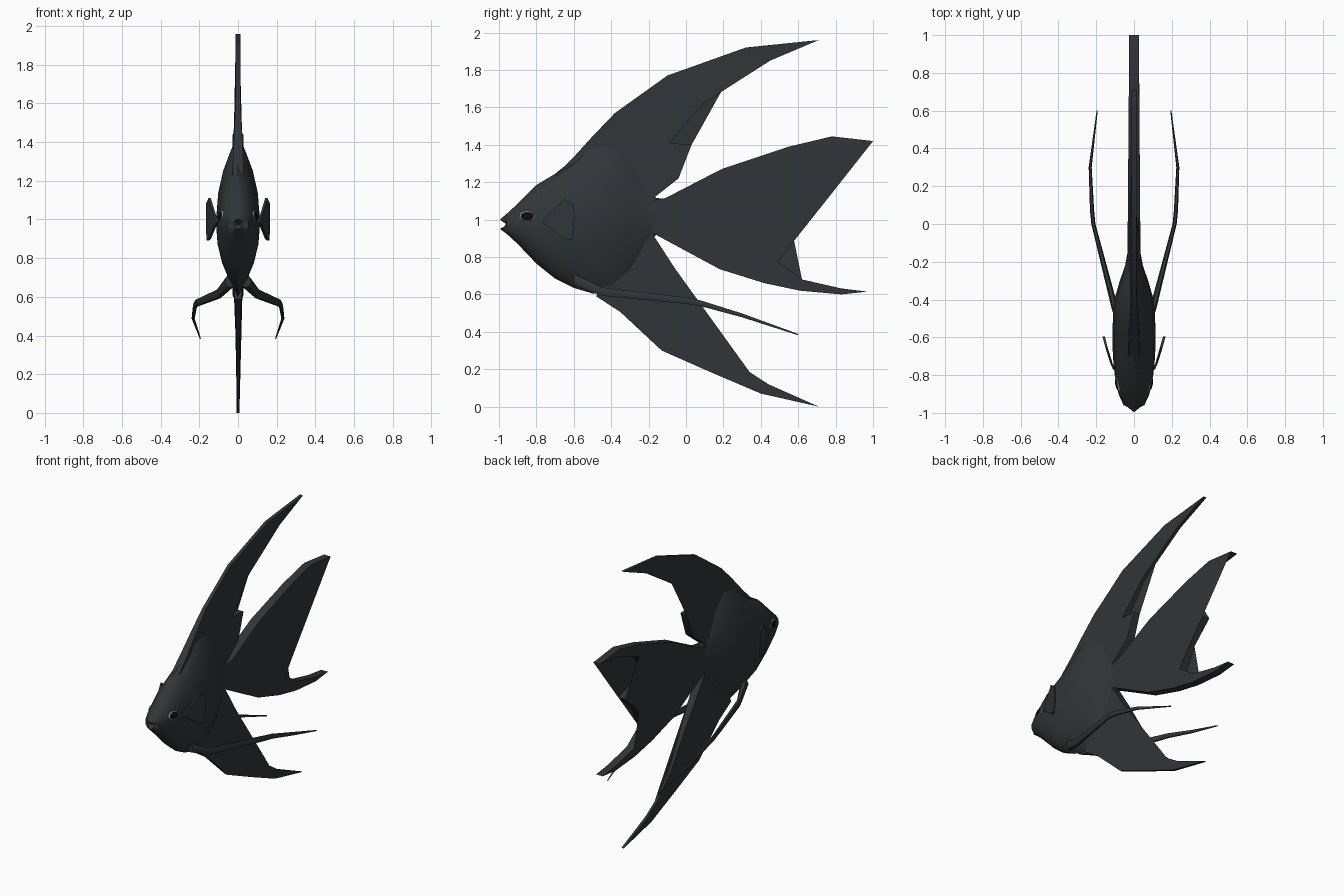
import bpy, bmesh
from math import cos, sin, pi

if "Cube" in bpy.data.objects:
    bpy.data.objects.remove(bpy.data.objects["Cube"])


def material(name, r, g, b):
    m = bpy.data.materials.new(name)
    m.diffuse_color = (r, g, b, 1)
    m.use_nodes = True
    m.node_tree.nodes["Principled BSDF"].inputs["Base Color"].default_value = m.diffuse_color
    return m


SKIN = material("dark_scales", 0.03, 0.036, 0.039)
BLACK = material("pupil_black", 0.004, 0.004, 0.004)
PALE = material("eye_rim_pale", 0.3, 0.28, 0.22)


def finish(bm, name, mat=SKIN, angle=0.7):
    bmesh.ops.recalc_face_normals(bm, faces=bm.faces)
    me = bpy.data.meshes.new(name)
    bm.to_mesh(me)
    bm.free()
    me.materials.append(mat)
    ob = bpy.data.objects.new(name, me)
    bpy.context.collection.objects.link(ob)
    bpy.ops.object.select_all(action='DESELECT')
    ob.select_set(True)
    bpy.context.view_layer.objects.active = ob
    bpy.ops.object.shade_smooth_by_angle(angle=angle)
    return ob


def loft(name, rings, start=None, angle=0.7):
    """Skin closed rings of points; the first end can fan to a point."""
    bm = bmesh.new()
    rows = [[bm.verts.new(p) for p in r] for r in rings]
    n = len(rows[0])
    for a, b in zip(rows, rows[1:]):
        for i in range(n):
            j = (i + 1) % n
            bm.faces.new((a[i], a[j], b[j], b[i]))
    if start:
        c = bm.verts.new(start)
        for i in range(n):
            bm.faces.new((rows[0][i], rows[0][(i + 1) % n], c))
    else:
        bm.faces.new(rows[0])
    bm.faces.new(rows[-1])
    return finish(bm, name, angle=angle)


def slab(name, outline, thick, centre=lambda y: 0.0):
    """Fin plate from a (y, z) outline with varying half thickness."""
    bm = bmesh.new()
    sides = [[bm.verts.new((centre(y) + s * thick(y, z), y, z)) for y, z in outline]
             for s in (1, -1)]
    n = len(outline)
    for i in range(n):
        j = (i + 1) % n
        bm.faces.new((sides[0][i], sides[0][j], sides[1][j], sides[1][i]))
    caps = [bm.faces.new(s) for s in sides]
    bmesh.ops.triangulate(bm, faces=caps)
    return finish(bm, name)


def clamp(v, lo, hi):
    return max(lo, min(hi, v))


# body: y, top, bottom, half width, section sharpness
stations = [(-0.995, 1.00, 0.95, 0.022, 0.8), (-0.96, 1.03, 0.925, 0.055, 0.9),
            (-0.90, 1.085, 0.87, 0.082, 1.0), (-0.80, 1.185, 0.765, 0.102, 1.1),
            (-0.70, 1.245, 0.685, 0.112, 1.2), (-0.60, 1.325, 0.635, 0.114, 1.5),
            (-0.50, 1.42, 0.605, 0.112, 1.8), (-0.40, 1.44, 0.60, 0.104, 2.0),
            (-0.30, 1.36, 0.68, 0.075, 1.8), (-0.22, 1.20, 0.83, 0.047, 1.3),
            (-0.16, 1.115, 0.92, 0.036, 0.9), (-0.06, 1.11, 0.93, 0.02, 0.9)]
rings = []
for k, (y, top, bot, w, p) in enumerate(stations):
    ring, mid = [], (top + bot) / 2
    for i in range(20):
        a = 2 * pi * i / 20
        c = abs(cos(a)) ** p * (1 if cos(a) > 0 else -1) if abs(cos(a)) > 1e-6 else 0
        notch = 0.03 * cos(a) ** 2 if k == 0 else 0   # open mouth corner
        ring.append((w * c, y + notch, mid + sin(a) * (top - bot) / 2))
    rings.append(ring)
loft("body", rings, start=(0, -0.955, 0.972))

# dorsal fin with its small rear lobe
slab("dorsal_fin",
     [(-0.70, 1.235), (-0.60, 1.335), (-0.50, 1.445), (-0.38, 1.57), (-0.24, 1.67),
      (-0.10, 1.77), (0.32, 1.92), (0.71, 1.96), (0.45, 1.85), (0.09, 1.62),
      (-0.09, 1.41), (0.03, 1.40), (-0.04, 1.22), (-0.18, 1.11), (-0.3, 1.15)],
     lambda y, z: clamp(0.03 - (z - 1.25) * 0.05, 0.012, 0.03))

# anal fin
slab("anal_fin",
     [(-0.20, 0.96), (-0.17, 0.91), (-0.06, 0.74), (0.07, 0.53), (0.18, 0.345),
      (0.34, 0.185), (0.44, 0.12), (0.71, 0.0), (0.40, 0.07), (0.13, 0.185),
      (-0.13, 0.30), (-0.35, 0.505), (-0.48, 0.59), (-0.40, 0.75)],
     lambda y, z: clamp(0.009 + (z - 0.4) * 0.05, 0.009, 0.03))

# forked tail fin with pointed centre
slab("tail_fin",
     [(-0.20, 1.10), (-0.11, 1.115), (0.19, 1.27), (0.55, 1.39), (0.78, 1.445),
      (1.0, 1.42), (0.79, 1.395), (0.57, 1.31), (0.48, 1.205), (0.535, 1.115),
      (0.72, 1.065), (0.57, 0.925), (0.49, 0.775), (0.62, 0.68), (0.83, 0.632),
      (0.97, 0.615), (0.83, 0.60), (0.61, 0.62), (0.42, 0.66), (0.18, 0.735),
      (-0.05, 0.86), (-0.20, 0.94)],
     lambda y, z: 0.034 - 0.008 * clamp(y + 0.1, 0, 1))

for side, s in (("left", 1), ("right", -1)):
    # pectoral fins flare outward
    slab("pectoral_fin_" + side,
         [(-0.77, 0.985), (-0.74, 1.02), (-0.65, 1.11), (-0.60, 1.08), (-0.595, 1.0),
          (-0.61, 0.89), (-0.655, 0.90), (-0.74, 0.965)],
         lambda y, z: 0.006,
         lambda y: s * (0.105 + 0.055 * clamp((y + 0.77) / 0.17, 0, 1) ** 0.8))

    # long pelvic feelers: x, y, z, half width, half height
    path = [(0.04, -0.60, 0.68, 0.03, 0.035), (0.10, -0.45, 0.615, 0.018, 0.026),
            (0.215, 0.0, 0.567, 0.011, 0.020), (0.222, 0.07, 0.555, 0.011, 0.018),
            (0.232, 0.30, 0.488, 0.008, 0.012), (0.195, 0.60, 0.385, 0.003, 0.004)]
    loft("pelvic_fin_" + side,
         [[(s * (x + rx * cos(pi * i / 3)), y, z + rz * sin(pi * i / 3)) for i in range(6)]
          for x, y, z, rx, rz in path], angle=0.9)

    # eyes: pale rim disc with a dark dome
    for part, mat, scale, out in (("eye_rim_", PALE, 1.0, 0.0), ("eye_", BLACK, 0.87, 0.003)):
        bm = bmesh.new()
        bmesh.ops.create_uvsphere(bm, u_segments=16, v_segments=8, radius=1)
        ob = finish(bm, part + side, mat)
        ob.scale = (0.012, 0.044 * scale, 0.029 * scale)
        ob.location = (s * (0.084 + out), -0.848, 1.018)
        ob.rotation_euler = (0, s * -0.15, s * 0.0 - s * 0.2)
